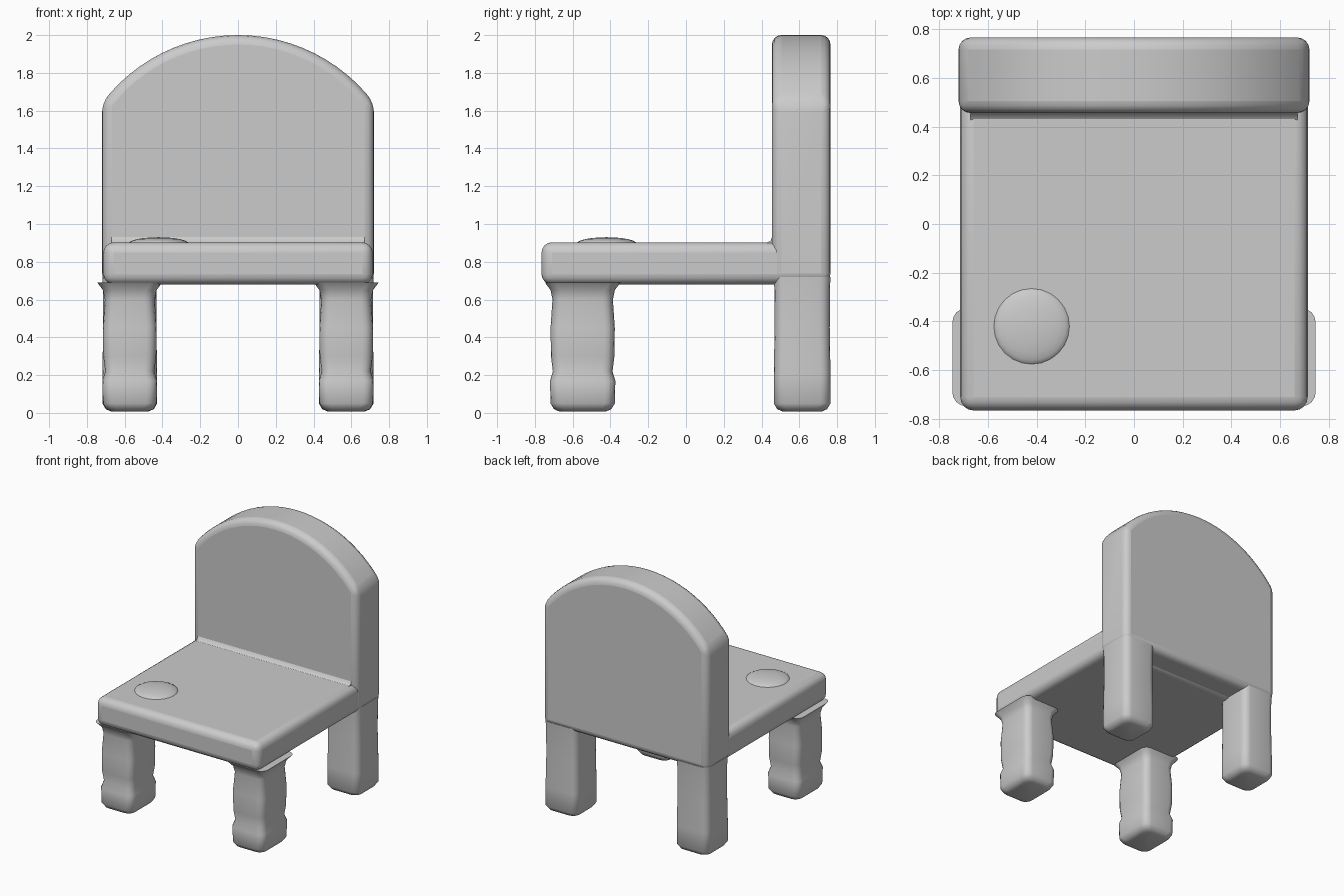
import bpy
import bmesh
import math

if "Cube" in bpy.data.objects:
    bpy.data.objects.remove(bpy.data.objects["Cube"], do_unlink=True)

# One clay grey for the whole chair
clay = bpy.data.materials.new("clay_grey")
clay.use_nodes = True
colour = (0.6, 0.6, 0.6, 1)
clay.diffuse_color = colour
clay.node_tree.nodes["Principled BSDF"].inputs["Base Color"].default_value = colour


def finish(name, bm, bevel=0):
    """Turn a bmesh into a soft-edged, smooth shaded object."""
    bmesh.ops.recalc_face_normals(bm, faces=bm.faces)
    mesh = bpy.data.meshes.new(name)
    bm.to_mesh(mesh)
    bm.free()
    mesh.materials.append(clay)
    obj = bpy.data.objects.new(name, mesh)
    bpy.context.collection.objects.link(obj)
    if bevel:
        mod = obj.modifiers.new("soft_edges", "BEVEL")
        mod.width = bevel
        mod.segments = 4
        mod.limit_method = "ANGLE"
        mod.angle_limit = math.radians(25)
    bpy.ops.object.select_all(action="DESELECT")
    obj.select_set(True)
    bpy.context.view_layer.objects.active = obj
    bpy.ops.object.shade_smooth_by_angle(angle=math.radians(50))
    return obj


def prism(name, outline, start, end, bevel):
    """Extrude an x-z outline along y."""
    bm = bmesh.new()
    face = bm.faces.new([bm.verts.new((x, start, z)) for x, z in outline])
    new = bmesh.ops.extrude_face_region(bm, geom=[face])["geom"]
    verts = [v for v in new if isinstance(v, bmesh.types.BMVert)]
    bmesh.ops.translate(bm, verts=verts, vec=(0, end - start, 0))
    return finish(name, bm, bevel)


def rounded_ring(bm, cx, cy, hx, hy, radius, z):
    """Rounded rectangle of vertices at one height."""
    ring = []
    for quarter, (sx, sy) in enumerate(((1, 1), (-1, 1), (-1, -1), (1, -1))):
        for step in range(5):
            a = math.radians(90 * quarter + 22.5 * step)
            ring.append(bm.verts.new((cx + sx * (hx - radius) + radius * math.cos(a),
                                      cy + sy * (hy - radius) + radius * math.sin(a), z)))
    return ring


def leg(name, cx, cy, hx, hy, profile):
    """Loft a leg through (height, extra half width) steps."""
    bm = bmesh.new()
    rings = [rounded_ring(bm, cx, cy, hx + grow, hy + grow, 0.055, z) for z, grow in profile]
    for low, high in zip(rings, rings[1:]):
        for i in range(len(low)):
            j = (i + 1) % len(low)
            bm.faces.new((low[i], low[j], high[j], high[i]))
    bm.faces.new(rings[0][::-1])
    bm.faces.new(rings[-1])
    return finish(name, bm)


# Arched back rest
arch = [(-0.72, 0.69), (0.72, 0.69)]
half = math.asin(0.72 / 0.9)
for i in range(25):
    a = half * (1 - i / 12)
    arch.append((0.9 * math.sin(a), 1.1 + 0.9 * math.cos(a)))
prism("back_rest", arch, 0.455, 0.765, 0.05)

# Seat slab, running into the back rest
seat = [(-0.713, 0.68), (0.713, 0.68), (0.713, 0.903), (-0.713, 0.903)]
prism("seat", seat, -0.765, 0.6, 0.055)

# Soft join between seat and back rest
bm = bmesh.new()
corner = [(0.47, 0.89), (0.425, 0.9), (0.448, 0.912), (0.46, 0.945), (0.47, 0.945)]
face = bm.faces.new([bm.verts.new((-0.67, y, z)) for y, z in corner])
new = bmesh.ops.extrude_face_region(bm, geom=[face])["geom"]
bmesh.ops.translate(bm, vec=(1.34, 0, 0),
                    verts=[v for v in new if isinstance(v, bmesh.types.BMVert)])
finish("seat_back_join", bm)

# Low lump pressed into the seat
bm = bmesh.new()
bmesh.ops.create_uvsphere(bm, u_segments=24, v_segments=12, radius=1)
bmesh.ops.scale(bm, verts=bm.verts, vec=(0.16, 0.16, 0.035))
bmesh.ops.translate(bm, verts=bm.verts, vec=(-0.42, -0.42, 0.895))
finish("seat_lump", bm)

# Legs: the front pair has slightly swollen feet, the back pair is straight
front = [(0.008, -0.045), (0.02, -0.018), (0.05, 0), (0.17, 0.003), (0.22, -0.012),
         (0.3, -0.002), (0.45, 0.0), (0.6, -0.01), (0.65, 0.0), (0.69, 0.03)]
back = [(0.008, -0.045), (0.02, -0.018), (0.05, 0), (0.2, 0), (0.45, -0.004),
        (0.65, -0.003), (0.72, 0)]
for side, sign in (("left", 1), ("right", -1)):
    leg("front_leg_" + side, sign * 0.573, -0.547, 0.142, 0.17, front)
    leg("back_leg_" + side, sign * 0.573, 0.615, 0.145, 0.15, back)
